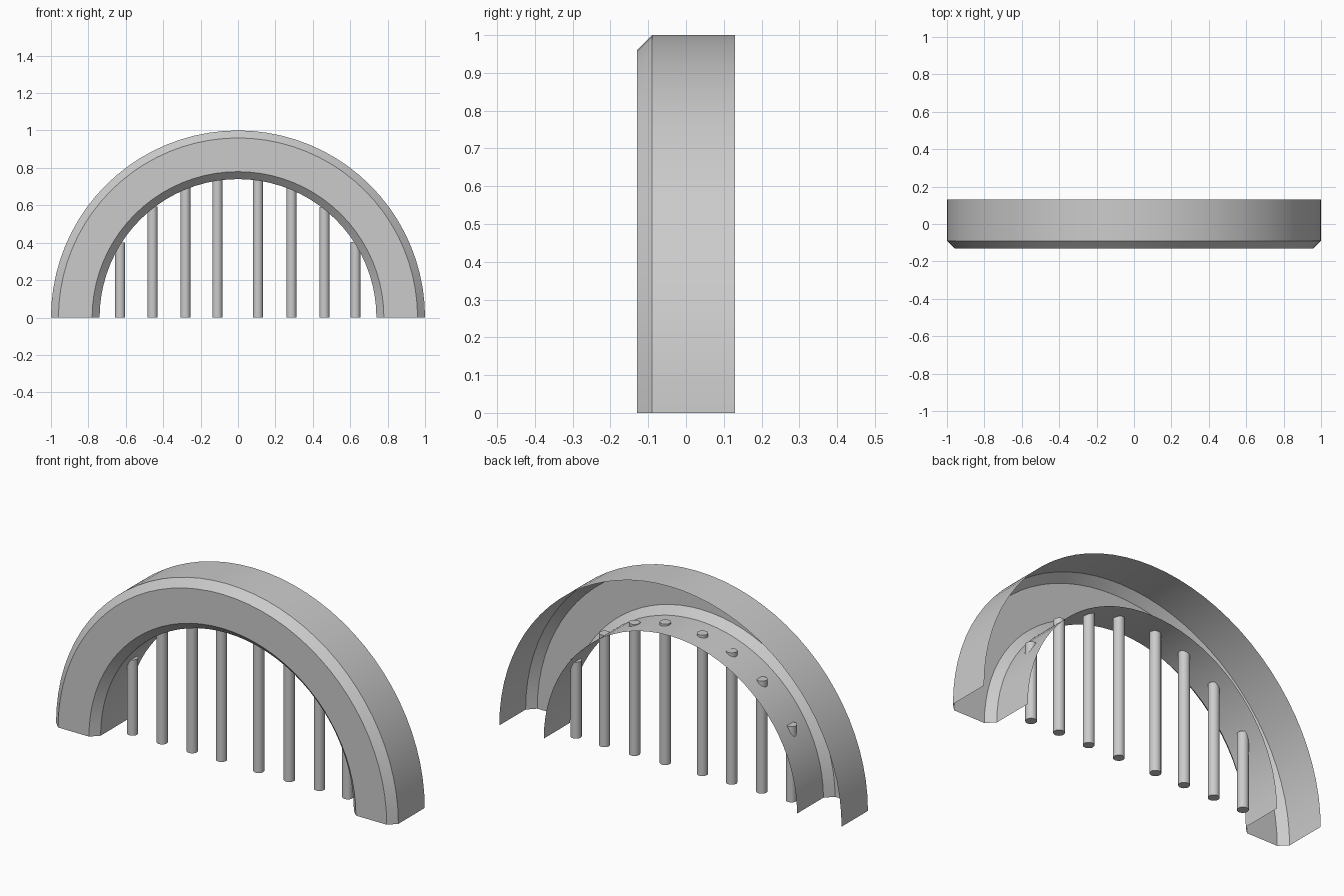
import bpy, bmesh, math
from mathutils import Vector

cube = bpy.data.objects.get("Cube")
if cube:
    bpy.data.objects.remove(cube, do_unlink=True)

OUTER, INNER = 1.0, 0.74        # arch radii
FRONT, BACK = -0.13, 0.13       # depth range
BEVEL = 0.04
BAR_RADIUS = 0.027
BAR_Y = 0.02

grey = bpy.data.materials.new("plain grey")
grey.use_nodes = True
colour = (0.6, 0.6, 0.6, 1)
grey.diffuse_color = colour
grey.node_tree.nodes["Principled BSDF"].inputs["Base Color"].default_value = colour


def finish(bm, name):
    """Turn a bmesh into a smooth object with sharp edges kept."""
    mesh = bpy.data.meshes.new(name)
    bm.to_mesh(mesh)
    bm.free()
    mesh.materials.append(grey)
    obj = bpy.data.objects.new(name, mesh)
    bpy.context.collection.objects.link(obj)
    bpy.ops.object.select_all(action="DESELECT")
    obj.select_set(True)
    bpy.context.view_layer.objects.active = obj
    bpy.ops.object.shade_smooth_by_angle(angle=math.radians(30))
    return obj


# Arch: a thin channel, open at the back and feet, swept through a half turn
profile = [(OUTER, BACK), (OUTER, FRONT + BEVEL), (OUTER - BEVEL, FRONT),
           (INNER + BEVEL, FRONT), (INNER, FRONT + BEVEL), (INNER, BACK)]
bm = bmesh.new()
verts = [bm.verts.new((r, y, 0)) for r, y in profile]
edges = [bm.edges.new(pair) for pair in zip(verts, verts[1:])]
bmesh.ops.spin(bm, geom=verts + edges, cent=(0, 0, 0), axis=(0, -1, 0),
               angle=math.pi, steps=40, use_duplicate=False)
bm.normal_update()
front_face = min(bm.faces, key=lambda f: f.calc_center_median().y)
if front_face.normal.y > 0:
    bmesh.ops.reverse_faces(bm, faces=bm.faces[:])
finish(bm, "arch_channel")

# Upright bars, each just poking through the inner wall of the arch
for i, x in enumerate((-0.63, -0.457, -0.281, -0.11, 0.107, 0.286, 0.462, 0.628)):
    height = math.sqrt(INNER ** 2 - x ** 2) + 0.012
    bm = bmesh.new()
    bmesh.ops.create_cone(bm, cap_ends=True, segments=20, radius1=BAR_RADIUS,
                          radius2=BAR_RADIUS, depth=height)
    bmesh.ops.translate(bm, verts=bm.verts, vec=Vector((x, BAR_Y, height / 2)))
    finish(bm, f"upright_bar_{i + 1}")
